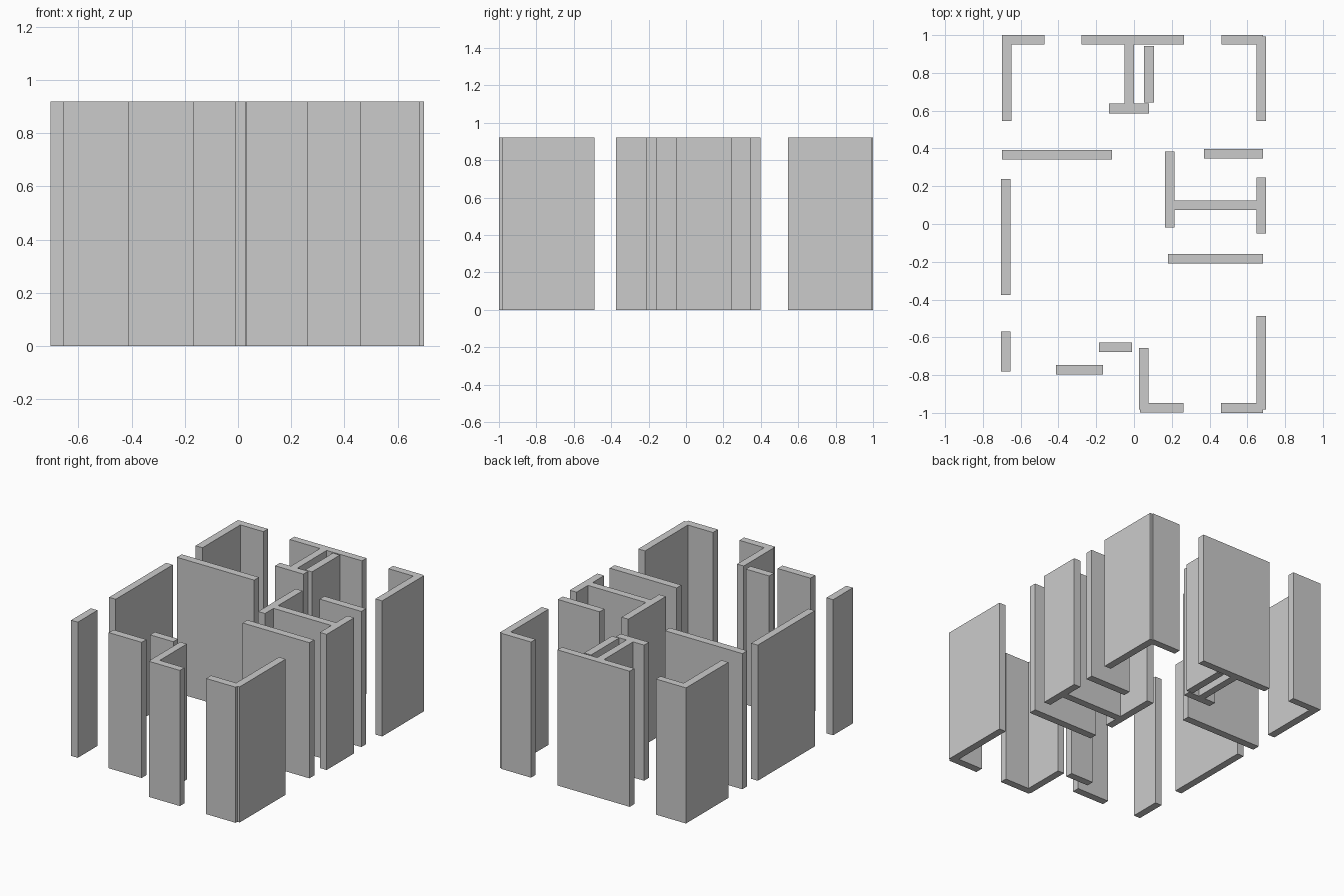
import bpy, bmesh

HEIGHT = 0.92


def wall(name, outline):
    """Extrude a counter-clockwise floor outline to full wall height."""
    bm = bmesh.new()
    base = bm.faces.new([bm.verts.new((x, y, 0)) for x, y in outline])
    top = bmesh.ops.extrude_face_region(bm, geom=[base], use_keep_orig=True)
    verts = [g for g in top["geom"] if isinstance(g, bmesh.types.BMVert)]
    bmesh.ops.translate(bm, vec=(0, 0, HEIGHT), verts=verts)
    bmesh.ops.recalc_face_normals(bm, faces=bm.faces[:])
    mesh = bpy.data.meshes.new(name)
    bm.to_mesh(mesh)
    bm.free()
    obj = bpy.data.objects.new(name, mesh)
    bpy.context.collection.objects.link(obj)
    return obj


# Straight wall panels: x0, x1, y0, y1
panels = {
    "left_outer_wall": (-0.705, -0.655, -0.375, 0.237),
    "left_front_pier": (-0.705, -0.655, -0.782, -0.57),
    "left_room_divider": (-0.698, -0.117, 0.341, 0.393),
    "right_room_divider": (0.37, 0.683, 0.346, 0.398),
    "right_hall_divider": (0.181, 0.683, -0.21, -0.158),
    "back_closet_panel": (0.053, 0.105, 0.643, 0.942),
    "porch_outer_panel": (-0.412, -0.165, -0.797, -0.746),
    "porch_inner_panel": (-0.185, -0.01, -0.678, -0.627),
}
for name, (x0, x1, y0, y1) in panels.items():
    wall(name, [(x0, y0), (x1, y0), (x1, y1), (x0, y1)])

# Corner walls
wall("back_left_corner", [
    (-0.70, 0.545), (-0.648, 0.545), (-0.648, 0.951),
    (-0.475, 0.951), (-0.475, 1.0), (-0.70, 1.0)])
wall("back_right_corner", [
    (0.649, 0.545), (0.70, 0.545), (0.70, 0.993), (0.683, 0.993),
    (0.683, 1.0), (0.463, 1.0), (0.463, 0.951), (0.649, 0.951)])
wall("front_right_corner", [
    (0.461, -1.0), (0.683, -1.0), (0.683, -0.982), (0.70, -0.982),
    (0.70, -0.488), (0.649, -0.488), (0.649, -0.947), (0.461, -0.947)])
wall("entry_corner", [
    (0.032, -0.997), (0.262, -0.997), (0.262, -0.947), (0.076, -0.947),
    (0.076, -0.656), (0.026, -0.656), (0.026, -0.982), (0.032, -0.982)])

# Back wall with its stem and cross piece
wall("back_closet_wall", [
    (-0.132, 0.586), (0.08, 0.586), (0.08, 0.638), (0.0, 0.638),
    (0.0, 0.951), (0.265, 0.951), (0.265, 1.0), (-0.278, 1.0),
    (-0.278, 0.951), (-0.05, 0.951), (-0.05, 0.638), (-0.132, 0.638)])

# H-shaped wall on the right side
wall("right_bathroom_wall", [
    (0.164, -0.019), (0.215, -0.019), (0.215, 0.073), (0.649, 0.073),
    (0.649, -0.05), (0.70, -0.05), (0.70, 0.246), (0.649, 0.246),
    (0.649, 0.124), (0.215, 0.124), (0.215, 0.385), (0.164, 0.385)])
